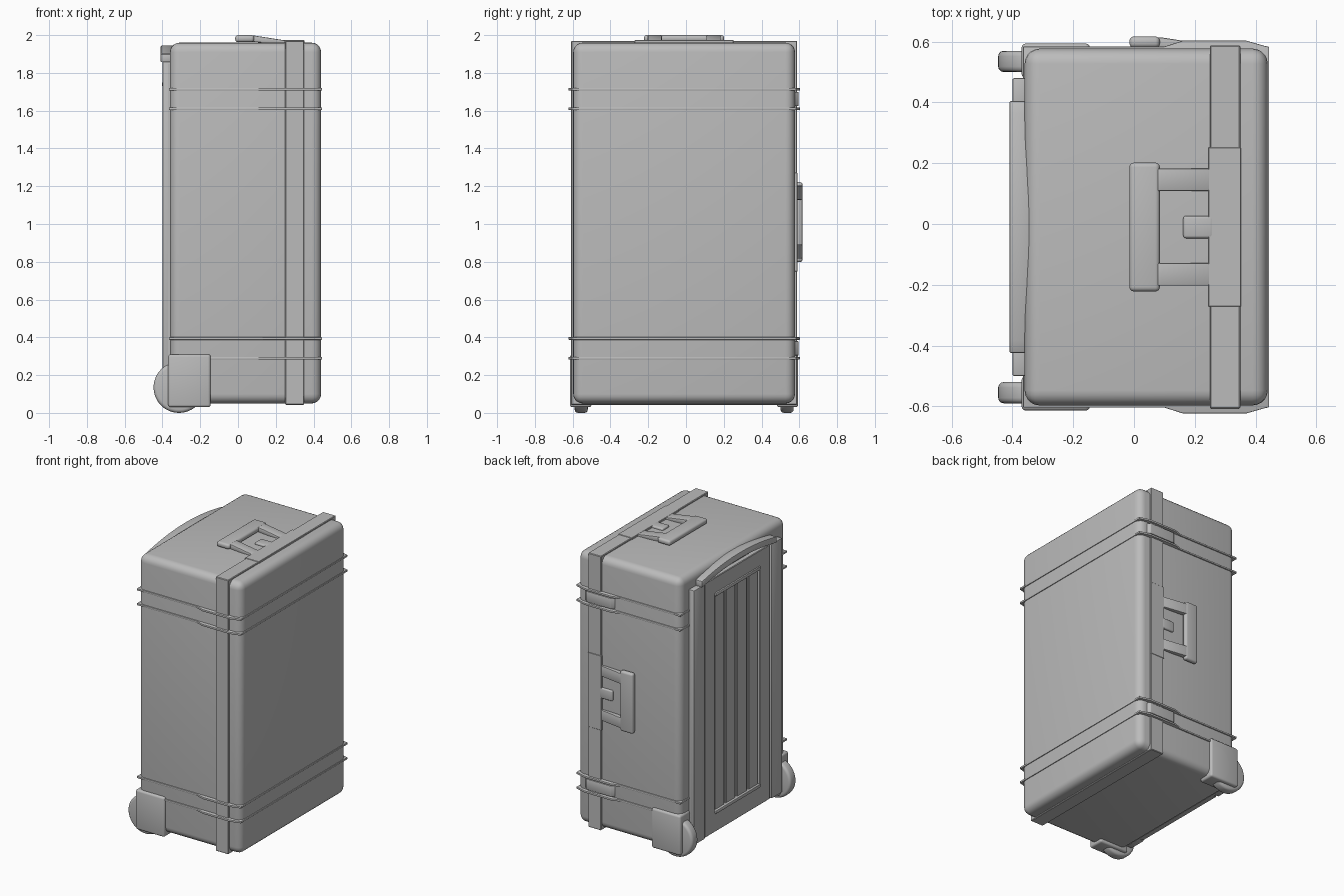
import bpy, bmesh, math
from mathutils import Matrix, Vector

cube = bpy.data.objects.get("Cube")
if cube:
    bpy.data.objects.remove(cube, do_unlink=True)

grey = bpy.data.materials.new("plain grey")
grey.use_nodes = True
colour = (0.5, 0.5, 0.5, 1)
grey.diffuse_color = colour
grey.node_tree.nodes["Principled BSDF"].inputs["Base Color"].default_value = colour

CY = -0.01      # middle of the case across y
HALF = 0.587    # half width of the shell
TOP = 1.96


def finish(name, bm, bevel=0.0, segments=3, matrix=None):
    """Turn a bmesh into a bevelled, shaded object."""
    bmesh.ops.recalc_face_normals(bm, faces=bm.faces)
    if bevel:
        sharp = [e for e in bm.edges if e.calc_face_angle(0) > math.radians(30)]
        bmesh.ops.bevel(bm, geom=sharp, offset=bevel, segments=segments,
                        profile=0.5, affect='EDGES', clamp_overlap=True)
    if matrix:
        bm.transform(matrix)
    mesh = bpy.data.meshes.new(name)
    bm.to_mesh(mesh)
    bm.free()
    mesh.materials.append(grey)
    obj = bpy.data.objects.new(name, mesh)
    bpy.context.collection.objects.link(obj)
    bpy.ops.object.select_all(action='DESELECT')
    obj.select_set(True)
    bpy.context.view_layer.objects.active = obj
    bpy.ops.object.shade_smooth_by_angle(angle=math.radians(35))
    return obj


def box(name, x, y, z, bevel=0.0, segments=3, matrix=None):
    """Box from three (low, high) ranges."""
    bm = bmesh.new()
    bmesh.ops.create_cube(bm, size=1)
    for v in bm.verts:
        v.co = Vector([(a + b) / 2 + c * (b - a)
                       for (a, b), c in zip((x, y, z), v.co)])
    return finish(name, bm, bevel, segments, matrix)


def prism(name, outline, axis, span, bevel=0.0, segments=2, matrix=None):
    """Extrude a 2D outline along an axis between two positions."""
    bm = bmesh.new()

    def place(p, t):
        q = list(p)
        q.insert(axis, t)
        return bm.verts.new(q)
    face = bm.faces.new([place(p, span[0]) for p in outline])
    move = Vector()
    move[axis] = span[1] - span[0]
    new = bmesh.ops.extrude_face_region(bm, geom=[face])["geom"]
    bmesh.ops.translate(bm, vec=move,
                        verts=[g for g in new if isinstance(g, bmesh.types.BMVert)])
    return finish(name, bm, bevel, segments, matrix)


def across(a, b, side=1):
    """Range across y, mirrored about the middle of the case."""
    return tuple(sorted((CY + side * a, CY + side * b)))


# Shell and the frame that runs round the lid seam
box("case_shell", (-0.36, 0.44), across(-HALF, HALF), (0.05, TOP), 0.05, 5)
box("seam_frame", (0.25, 0.35), across(-0.598, 0.598), (0.042, 1.97), 0.004, 1)

# Paired ribs, bulging outward over the latches
bulge = [(0.445, 0.593), (0.43, 0.596), (0.37, 0.613), (0.16, 0.613),
         (0.10, 0.594), (-0.365, 0.594)]
rib = [(x, CY + y) for x, y in bulge] + [(x, CY - y) for x, y in reversed(bulge)]
for level, z in (("lower", 0.342), ("upper", 1.662)):
    for n, dz in enumerate((-0.052, 0.052)):
        prism(f"{level}_rib_{n + 1}", rib, 2,
              (z + dz - 0.007, z + dz + 0.007), 0.003)
    plate = [(0.40, 0.56), (0.36, 0.606), (0.17, 0.606), (0.12, 0.56)]
    prism(f"{level}_latch", [(x, CY + y) for x, y in plate], 2,
          (z - 0.038, z + 0.038), 0.004)


# Carry handle, made flat and then placed on the top and the side
def carry_handle(prefix, matrix):
    box(prefix + "_handle_mount", (0.245, 0.352), (-0.262, 0.262),
        (-0.02, 0.013), 0.002, 1, matrix)
    box(prefix + "_handle_grip", (-0.015, 0.085), (-0.212, 0.212),
        (0.003, 0.04), 0.015, 4, matrix)
    slope = [(0.06, 0.006), (0.06, 0.037), (0.09, 0.037), (0.25, 0.012), (0.25, -0.01)]
    for s, label in ((-1, "first"), (1, "second")):
        prism(f"{prefix}_handle_{label}_arm", slope, 1,
              tuple(sorted((s * 0.118, s * 0.193))), 0.005, 2, matrix)
    box(prefix + "_handle_tab", (0.162, 0.26), (-0.037, 0.037),
        (-0.01, 0.014), 0.009, 3, matrix)


carry_handle("top", Matrix.Translation((0, CY, TOP)))
carry_handle("side", Matrix.Translation((0, CY + HALF, 1.01))
             @ Matrix.Rotation(-math.pi / 2, 4, 'X'))

# Trolley panel: base, rails, inner frame and slats
box("trolley_base", (-0.375, -0.35), across(-0.49, 0.49), (0.07, 1.85), 0.004, 1)
for s, label in ((-1, "front"), (1, "back")):
    box(f"trolley_{label}_rail", (-0.40, -0.35), across(0.37, 0.49, s),
        (0.07, 1.86), 0.006, 2)
    box(f"trolley_{label}_stile", (-0.392, -0.35), across(0.25, 0.362, s),
        (0.07, 1.86), 0.004, 1)
for label, z in (("lower", (0.07, 0.21)), ("upper", (1.74, 1.86))):
    box(f"trolley_{label}_rail", (-0.392, -0.35), across(-0.26, 0.26), z, 0.004, 1)
    edge = z[1] if label == "lower" else z[0]
    box(f"trolley_{label}_lip", (-0.402, -0.36), across(-0.25, 0.25),
        (edge - 0.012, edge + 0.012), 0.006, 2)
for n in range(4):
    mid = -0.1875 + n * 0.125
    box(f"trolley_slat_{n + 1}", (-0.385, -0.36), across(mid - 0.053, mid + 0.053),
        (0.2, 1.75), 0.004, 1)

# Arched pull bar
steps = [i / 10 for i in range(-10, 11)]
arch = [(CY + 0.415 * t, 1.945 - 0.045 * t * t) for t in steps]
arch += [(y, z - 0.045) for y, z in reversed(arch)]
prism("pull_bar", arch, 0, (-0.41, -0.34), 0.007, 2)

# Wheels and the corner housings that hold them
for s, label in ((-1, "front"), (1, "back")):
    box(f"{label}_wheel_housing", (-0.37, -0.145), across(0.49, 0.604, s),
        (0.03, 0.31), 0.014, 3)
    bm = bmesh.new()
    bmesh.ops.create_cone(bm, cap_ends=True, segments=48, radius1=0.135,
                          radius2=0.135, depth=0.07)
    spin = (Matrix.Translation((-0.312, CY + s * 0.545, 0.135))
            @ Matrix.Rotation(math.pi / 2, 4, 'X'))
    finish(f"{label}_wheel", bm, 0.018, 3, spin)
